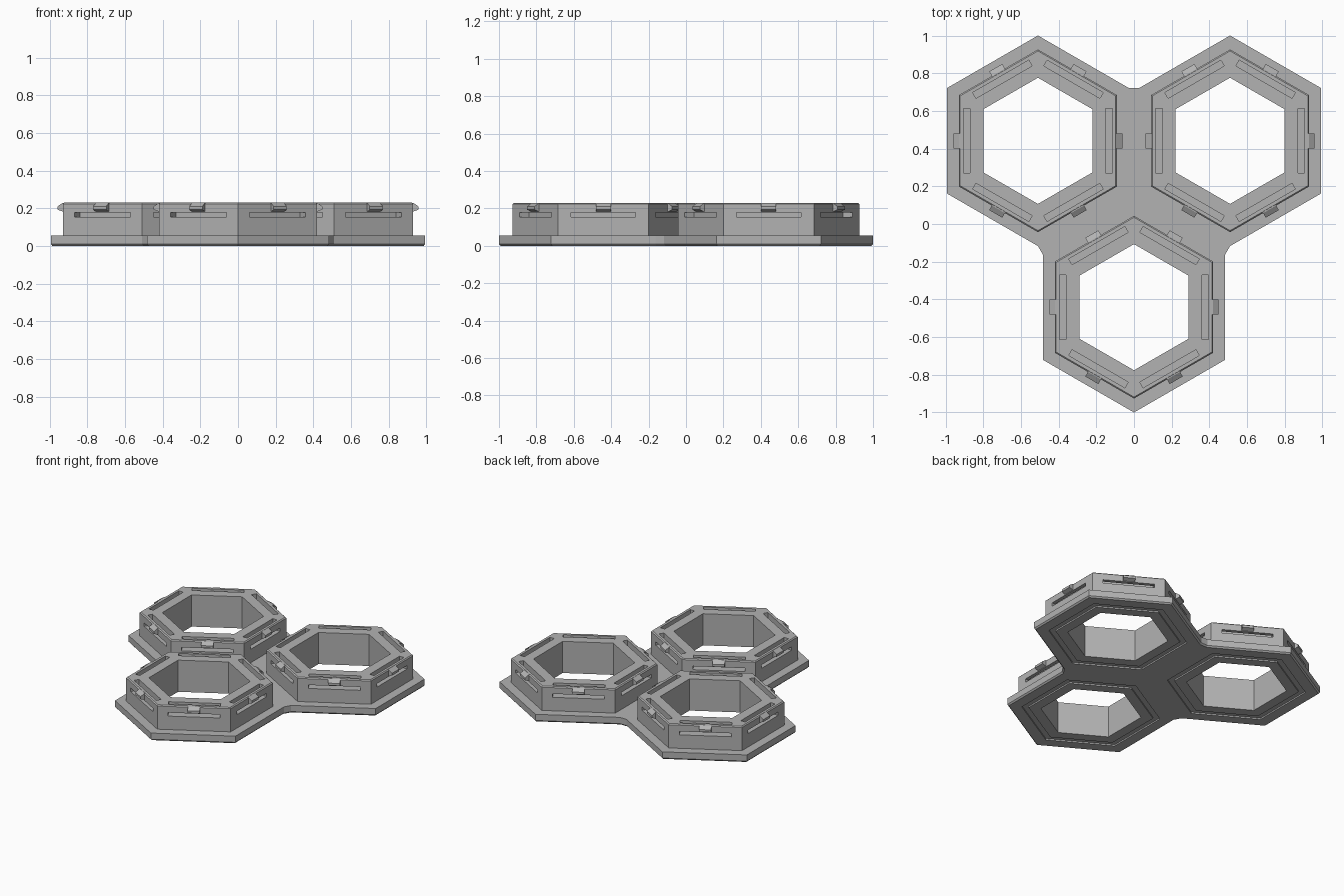
import bpy, bmesh, math
from mathutils import Vector, Matrix

cube = bpy.data.objects.get("Cube")
if cube:
    bpy.data.objects.remove(cube)

PITCH, PLATE, WALL, HOLE = 1.02, 0.484, 0.42, 0.29   # spacing and hexagon apothems
PLATE_TOP, WALL_TOP, LIP = 0.055, 0.23, 0.007
ROW = PITCH * math.sqrt(3) / 4
CENTRES = {"left": (PITCH / 2, ROW), "right": (-PITCH / 2, ROW), "front": (0, -ROW)}

grey = bpy.data.materials.new("plain grey")
grey.use_nodes = True
grey.diffuse_color = (0.45, 0.45, 0.45, 1)
grey.node_tree.nodes["Principled BSDF"].inputs["Base Color"].default_value = grey.diffuse_color


def hexagon(centre, apothem):
    """Corners of a hexagon with a point towards +y, anticlockwise from the upper right."""
    r = apothem / math.cos(math.pi / 6)
    return [(centre[0] + r * math.cos(math.radians(30 + 60 * k)),
             centre[1] + r * math.sin(math.radians(30 + 60 * k))) for k in range(6)]


def finish(bm, name, helper=False):
    bmesh.ops.recalc_face_normals(bm, faces=bm.faces[:])
    mesh = bpy.data.meshes.new(name)
    bm.to_mesh(mesh)
    bm.free()
    mesh.materials.append(grey)
    obj = bpy.data.objects.new(name, mesh)
    bpy.context.collection.objects.link(obj)
    if helper:
        obj.hide_render = True
        obj.hide_viewport = True
        obj.hide_set(True)
    return obj


def prism(bm, points, vector):
    """Extrude a closed polygon of 3D points along a vector."""
    a = [bm.verts.new(p) for p in points]
    b = [bm.verts.new(Vector(p) + Vector(vector)) for p in points]
    bm.faces.new(a)
    bm.faces.new(b)
    for i in range(len(a)):
        j = (i + 1) % len(a)
        bm.faces.new((a[i], a[j], b[j], b[i]))


def ring(bm, centre, profile):
    """Sweep a closed (apothem, z) profile round a hexagon."""
    loops = [[bm.verts.new((x, y, z)) for x, y in hexagon(centre, a)] for a, z in profile]
    for i, low in enumerate(loops):
        high = loops[(i + 1) % len(loops)]
        for k in range(6):
            j = (k + 1) % 6
            bm.faces.new((low[k], low[j], high[j], high[k]))


def six_sides(bm, centre, profile, half):
    """Extruded (apothem, z) profile repeated on the six sides of a hexagon."""
    for k in range(6):
        turn = Matrix.Translation((*centre, 0)) @ Matrix.Rotation(math.radians(60 * k), 4, "Z")
        points = [turn @ Vector((a, -half, z)) for a, z in profile]
        prism(bm, points, turn.to_3x3() @ Vector((0, 2 * half, 0)))


def cut(obj, cutter):
    mod = obj.modifiers.new("cut", "BOOLEAN")
    mod.operation, mod.solver, mod.object = "DIFFERENCE", "EXACT", cutter


# Base plate: the three hexagons joined across their gaps, bottom edge chamfered
L, R, F = (hexagon(CENTRES[n], PLATE) for n in ("left", "right", "front"))
outline = ([L[i] for i in (4, 5, 0, 1, 2)] + [R[i] for i in (0, 1, 2, 3, 4)]
           + [F[i] for i in (2, 3, 4, 5, 0)])
bm = bmesh.new()
CHAMFER = 0.01
prism(bm, [(x, y, CHAMFER) for x, y in outline], (0, 0, PLATE_TOP - CHAMFER))
bmesh.ops.recalc_face_normals(bm, faces=bm.faces[:])
bottom = [f for f in bm.faces if f.normal.z < -0.9]
bmesh.ops.inset_individual(bm, faces=bottom, thickness=CHAMFER, depth=CHAMFER)
plate = finish(bm, "base_plate")

# Openings and shallow grooves under the plate
bm = bmesh.new()
for c in CENTRES.values():
    prism(bm, [(x, y, -0.1) for x, y in hexagon(c, HOLE)], (0, 0, 0.3))
    ring(bm, c, [(0.36, -0.05), (0.40, -0.05), (0.40, 0.01), (0.36, 0.01)])
cut(plate, finish(bm, "plate_cutter", helper=True))

# Hexagonal walls with spring slots and snap clips
for name, c in CENTRES.items():
    bm = bmesh.new()
    ring(bm, c, [(HOLE, PLATE_TOP), (WALL, PLATE_TOP), (WALL, WALL_TOP - LIP),
                 (WALL - LIP, WALL_TOP), (HOLE, WALL_TOP)])
    wall = finish(bm, name + "_wall")

    # L-shaped slot: down from the top, then out through the side
    bm = bmesh.new()
    six_sides(bm, c, [(0.36, 0.153), (0.5, 0.153), (0.5, 0.178), (0.395, 0.178),
                      (0.395, 0.3), (0.36, 0.3)], 0.172)
    cut(wall, finish(bm, name + "_slot_cutter", helper=True))

    bm = bmesh.new()
    six_sides(bm, c, [(0.405, 0.182), (WALL, 0.182), (0.448, 0.193), (0.448, 0.21),
                      (WALL, 0.229), (0.405, 0.229)], 0.04)
    finish(bm, name + "_clips")
